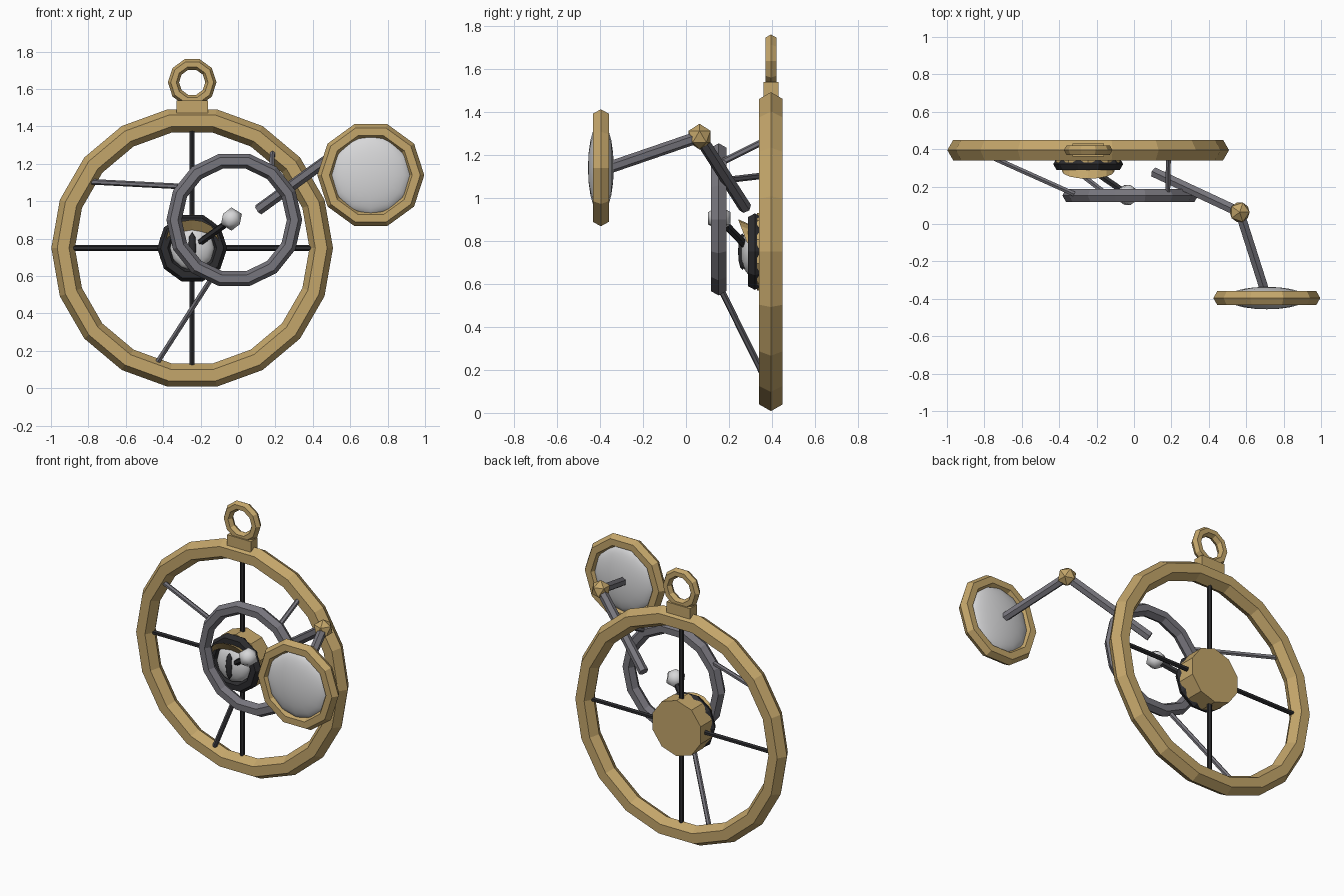
import bpy, math
from mathutils import Vector

if "Cube" in bpy.data.objects:
    bpy.data.objects.remove(bpy.data.objects["Cube"])


def material(name, rgb):
    m = bpy.data.materials.new(name)
    m.diffuse_color = (*rgb, 1)
    m.use_nodes = True
    m.node_tree.nodes["Principled BSDF"].inputs["Base Color"].default_value = m.diffuse_color
    return m


GOLD = material("brass", (0.55, 0.38, 0.145))
GREY = material("steel grey", (0.185, 0.18, 0.205))
DARK = material("black iron", (0.025, 0.025, 0.028))
WHITE = material("pale glass", (0.68, 0.68, 0.69))


def finish(name, mat, smooth=False):
    ob = bpy.context.object
    ob.name = name
    ob.data.materials.append(mat)
    if smooth:
        bpy.ops.object.shade_smooth()
    return ob


def ring(name, mat, loc, major, minor, sides):
    # upright hoop with a six-sided section
    bpy.ops.mesh.primitive_torus_add(location=loc, rotation=(math.pi / 2, 0, 0),
                                     major_radius=major, minor_radius=minor,
                                     major_segments=sides, minor_segments=6)
    return finish(name, mat)


def rod(name, mat, a, b, radius, sides=6):
    a, b = Vector(a), Vector(b)
    d = b - a
    bpy.ops.mesh.primitive_cylinder_add(vertices=sides, radius=radius, depth=d.length,
                                        location=(a + b) / 2,
                                        rotation=d.to_track_quat('Z', 'Y').to_euler())
    return finish(name, mat)


def ball(name, mat, loc, radius, smooth=False):
    bpy.ops.mesh.primitive_ico_sphere_add(subdivisions=1, radius=radius, location=loc)
    return finish(name, mat, smooth)


def ellipsoid(name, mat, loc, size, segments=12, rings=8):
    # rounded disc whose pole faces the front
    bpy.ops.mesh.primitive_uv_sphere_add(segments=segments, ring_count=rings, radius=1,
                                         location=loc, rotation=(math.pi / 2, 0, 0))
    ob = finish(name, mat, True)
    ob.scale = (size[0], size[2], size[1])
    return ob


CX, CY, CZ = -0.245, 0.395, 0.75

# main hoop, hanging loop and its collar
ring("outer_ring", GOLD, (CX, CY, CZ), 0.69, 0.063, 18)
ring("hanging_loop", GOLD, (CX, CY, 1.636), 0.10, 0.03, 10)
bpy.ops.mesh.primitive_cube_add(size=1, location=(CX, CY, 1.495))
collar = finish("loop_collar", GOLD)
collar.scale = (0.17, 0.07, 0.09)

# crossing spokes
rod("vertical_spoke", DARK, (CX, CY, 0.08), (CX, CY, 1.42), 0.015)
rod("horizontal_spoke", DARK, (CX - 0.67, CY, CZ), (CX + 0.67, CY, CZ), 0.015)

# hub drum with its dark rim
rod("hub_drum", GOLD, (CX, 0.33, CZ), (CX, 0.445, CZ), 0.18, 10)
ring("hub_rim", DARK, (CX, 0.32, CZ), 0.15, 0.037, 10)

# eye set into the hub
ellipsoid("eyeball", WHITE, (CX, 0.315, CZ), (0.12, 0.06, 0.12))
ellipsoid("pupil", DARK, (CX, 0.262, CZ), (0.023, 0.02, 0.085), 8, 6)

# arched upper eyelid, leaning forward at the top
lid_verts, lid_faces, steps = [], [], 8
for i in range(steps + 1):
    t = math.pi * i / steps
    s = math.sin(t)
    x = CX - 0.14 * math.cos(t)
    y, z = 0.29 - 0.04 * s, CZ + 0.04 + 0.085 * s
    w = 0.006 + 0.02 * s
    lid_verts += [(x, y - 0.008, z + w), (x, y + 0.03 * s + 0.005, z - w * 1.3),
                  (x, y + 0.03 * s + 0.02, z)]
    if i:
        a, b = 3 * (i - 1), 3 * i
        lid_faces += [(a + k, b + k, b + (k + 1) % 3, a + (k + 1) % 3) for k in range(3)]
lid_faces += [(2, 1, 0), (3 * steps, 3 * steps + 1, 3 * steps + 2)]
lid_mesh = bpy.data.meshes.new("upper_eyelid")
lid_mesh.from_pydata(lid_verts, [], lid_faces)
lid_mesh.materials.append(GOLD)
lid = bpy.data.objects.new("upper_eyelid", lid_mesh)
bpy.context.collection.objects.link(lid)

# small ball on a stalk
rod("ball_stalk", DARK, (CX + 0.02, 0.29, 0.765), (-0.05, 0.17, 0.89), 0.019)
ball("pale_ball", WHITE, (-0.035, 0.155, 0.905), 0.062, True)

# inner ring and the three struts that carry it
ring("inner_ring", GREY, (-0.02, 0.152, 0.90), 0.322, 0.041, 14)
struts = [((-0.32, 0.16, 1.08), (-0.80, 0.375, 1.105)),
          ((-0.14, 0.155, 0.59), (-0.44, 0.385, 0.125)),
          ((0.18, 0.155, 1.16), (0.185, 0.395, 1.28))]
for a, b in struts:
    rod("ring_strut", GREY, a, b, 0.015)

# jointed arm
JOINT = (0.565, 0.063, 1.285)
rod("upper_arm", GREY, (0.11, 0.275, 0.955), JOINT, 0.03)
rod("forearm", GREY, JOINT, (0.70, -0.36, 1.14), 0.028)
ball("arm_joint", GOLD, JOINT, 0.06)

# magnifying lens and frame
LENS = (0.71, -0.396, 1.14)
ring("lens_frame", GOLD, LENS, 0.243, 0.043, 10)
ellipsoid("lens_glass", WHITE, LENS, (0.217, 0.06, 0.217), 12, 10)
